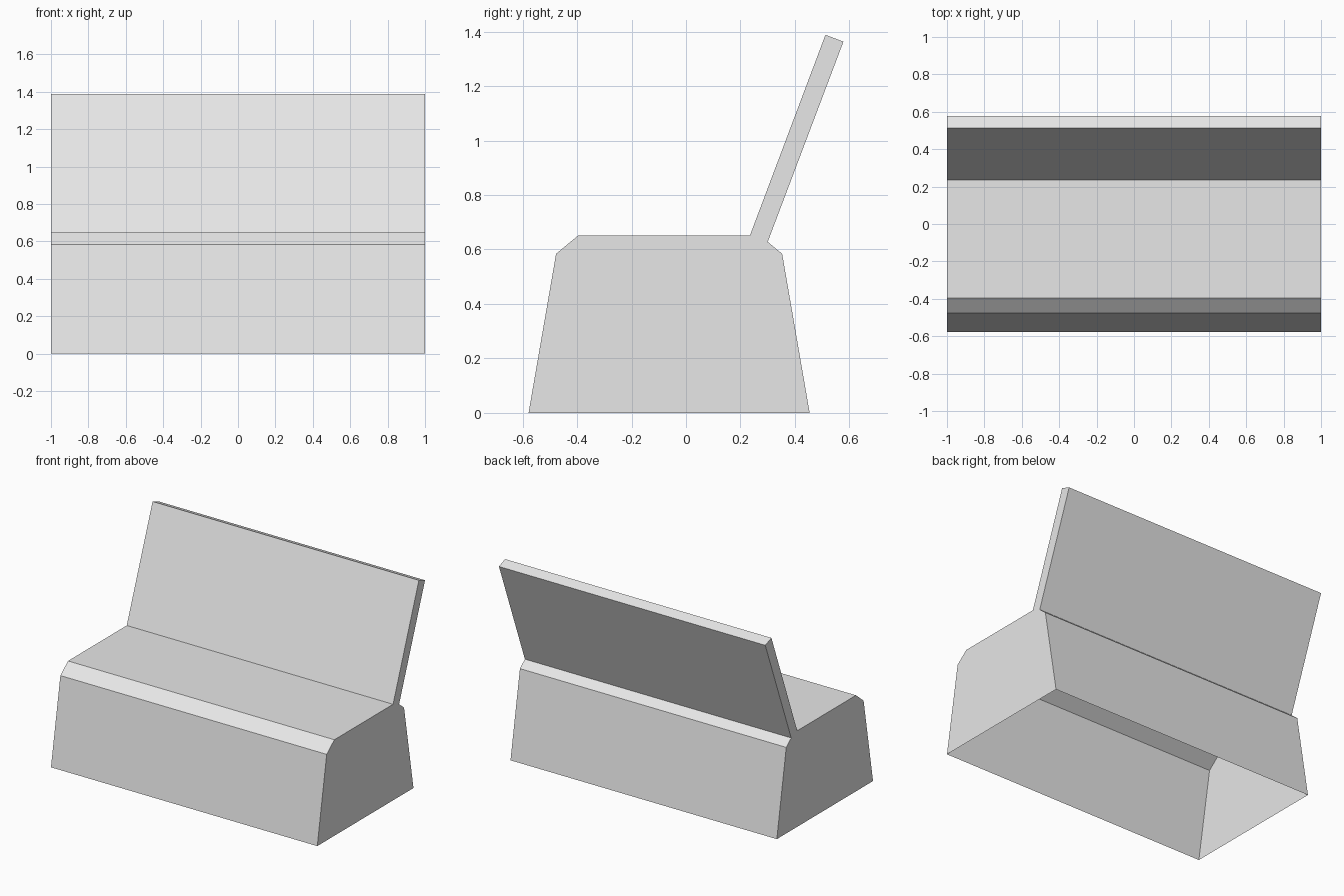
import bpy
import bmesh

default = bpy.data.objects.get("Cube")
if default:
    bpy.data.objects.remove(default, do_unlink=True)

# Single plain colour
grey = bpy.data.materials.new("light_grey")
grey.use_nodes = True
colour = (0.8, 0.8, 0.8, 1)
grey.diffuse_color = colour
grey.node_tree.nodes["Principled BSDF"].inputs["Base Color"].default_value = colour

# Side outline (y, z): trapezoid seat with chamfered edges and a leaning backrest
outline = [
    (-0.578, 0), (0.454, 0),
    (0.353, 0.584), (0.30, 0.628),
    (0.578, 1.363), (0.512, 1.388),
    (0.235, 0.652), (-0.395, 0.652),
    (-0.477, 0.584),
]

# Extrude the outline along the bench's width
bm = bmesh.new()
end = bm.faces.new([bm.verts.new((-1, y, z)) for y, z in outline])
extruded = bmesh.ops.extrude_face_region(bm, geom=[end], use_keep_orig=True)
moved = [v for v in extruded["geom"] if isinstance(v, bmesh.types.BMVert)]
bmesh.ops.translate(bm, verts=moved, vec=(2, 0, 0))
bmesh.ops.recalc_face_normals(bm, faces=bm.faces[:])

# The underside is open
underside = [f for f in bm.faces if all(v.co.z < 0.001 for v in f.verts)]
bmesh.ops.delete(bm, geom=underside, context='FACES_ONLY')

mesh = bpy.data.meshes.new("bench")
bm.to_mesh(mesh)
bm.free()
mesh.materials.append(grey)
bench = bpy.data.objects.new("bench", mesh)
bpy.context.collection.objects.link(bench)
